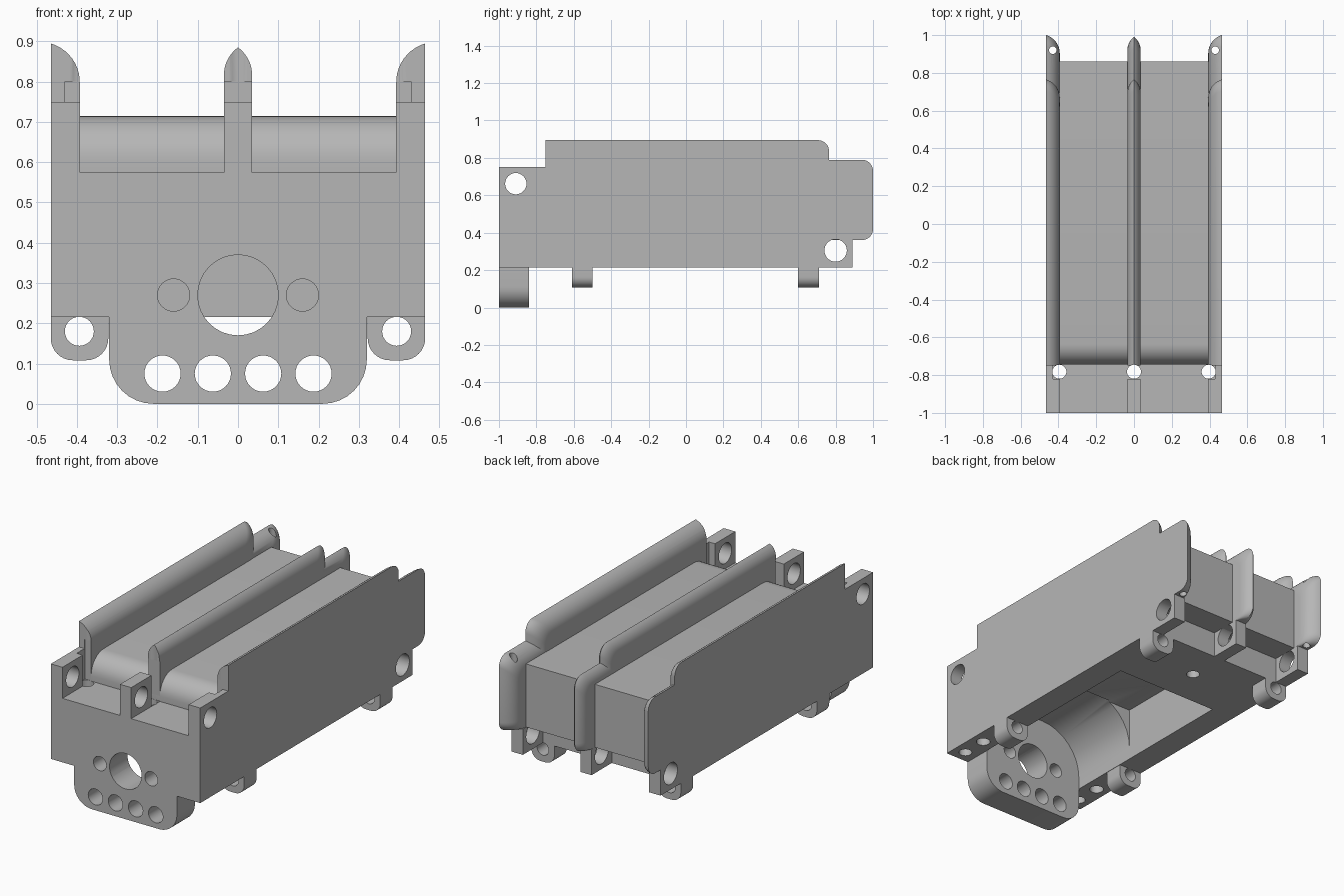
import bpy, bmesh
from math import sin, cos, pi, sqrt, radians
from mathutils import Vector

if "Cube" in bpy.data.objects:
    bpy.data.objects.remove(bpy.data.objects["Cube"], do_unlink=True)

grey = bpy.data.materials.new("plain grey")
grey.use_nodes = True
grey.diffuse_color = (0.47, 0.47, 0.47, 1)
grey.node_tree.nodes["Principled BSDF"].inputs["Base Color"].default_value = (0.47, 0.47, 0.47, 1)

PLACE = {"x": lambda t, u, v: (t, u, v),
         "y": lambda t, u, v: (u, t, v),
         "z": lambda t, u, v: (u, v, t)}


def rounded(corners, steps=8):
    """Polygon from (u, v, radius) corners, with square corners filleted."""
    pts = []
    n = len(corners)
    for i, (u, v, r) in enumerate(corners):
        p = Vector((u, v))
        if not r:
            pts.append(p)
            continue
        a = (Vector(corners[i - 1][:2]) - p).normalized() * r
        b = (Vector(corners[(i + 1) % n][:2]) - p).normalized() * r
        for k in range(steps + 1):
            w = k / steps * pi / 2
            pts.append(p + a * (1 - sin(w)) + b * (1 - cos(w)))
    return pts


def loft(name, axis, layers):
    """Solid through equal outlines placed along an axis."""
    bm = bmesh.new()
    rings = [[bm.verts.new(PLACE[axis](t, *p)) for p in pts] for t, pts in layers]
    n = len(rings[0])
    for lo, hi in zip(rings, rings[1:]):
        for i in range(n):
            j = (i + 1) % n
            bm.faces.new((lo[i], lo[j], hi[j], hi[i]))
    bm.faces.new(rings[0][::-1])
    bm.faces.new(rings[-1])
    bmesh.ops.recalc_face_normals(bm, faces=bm.faces)
    mesh = bpy.data.meshes.new(name)
    bm.to_mesh(mesh)
    bm.free()
    mesh.materials.append(grey)
    ob = bpy.data.objects.new(name, mesh)
    bpy.context.scene.collection.objects.link(ob)
    return ob


def prism(name, axis, a, b, corners):
    pts = rounded(corners)
    return loft(name, axis, [(a, pts), (b, pts)])


def hole(axis, u, v, r, a, b):
    ring = [Vector((u + r * cos(2 * pi * k / 32), v + r * sin(2 * pi * k / 32))) for k in range(32)]
    return loft("hole_cutter", axis, [(a, ring), (b, ring)])


def box(x0, x1, y0, y1, z0, z1):
    return prism("box_cutter", "z", z0, z1, [(x0, y0, 0), (x1, y0, 0), (x1, y1, 0), (x0, y1, 0)])


def finish(ob, cutters=()):
    """Cut the part, then smooth its curved faces."""
    bpy.ops.object.select_all(action="DESELECT")
    bpy.context.view_layer.objects.active = ob
    ob.select_set(True)
    for c in cutters:
        m = ob.modifiers.new("cut", "BOOLEAN")
        m.operation, m.solver, m.object = "DIFFERENCE", "EXACT", c
        bpy.ops.object.modifier_apply(modifier=m.name)
    bpy.ops.object.shade_smooth_by_angle(angle=radians(30))


# Shared cutters
motor_pocket = prism("pocket_cutter", "y", -0.84, -0.41,
                     [(-0.32, -0.1, 0), (0.32, -0.1, 0), (0.32, 0.54, 0.25), (-0.32, 0.54, 0.25)])
battery_pocket = box(-0.32, 0.32, -0.42, 0.27, 0.1, 0.515)
pockets = [motor_pocket, battery_pocket]
bolt_holes = [hole("x", -0.91, 0.662, 0.057, -0.6, 0.6),
              hole("x", 0.80, 0.305, 0.06, -0.6, 0.6)]
post_holes = [hole("z", x, -0.782, 0.037, 0.1, 1) for x in (-0.395, 0, 0.395)]
notches = [box(x - 0.035, x + 0.035, -0.82, -0.745, 0.577, 0.8) for x in (-0.395, 0, 0.395)]
base_holes = [hole("z", x, -0.93, 0.035, 0.1, 0.4) for x in (-0.395, 0.395)]
rear_pins = [hole("z", x, 0.92, 0.02, 0.1, 0.9) for x in (-0.43, 0.43)]
ceiling_holes = [hole("z", x, y, 0.035, 0.1, 0.6)
                 for x, y in ((0.2, -0.37), (0.28, -0.02), (0, 0.49))]
shaft_hole = hole("y", 0, 0.27, 0.1, -1.1, -0.8)
screw_holes = [hole("y", s * 0.16, 0.27, 0.04, -1.1, -0.8) for s in (-1, 1)]
lug_holes = [hole("y", x, 0.075, 0.045, -1.1, -0.8) for x in (-0.1875, -0.0625, 0.0625, 0.1875)]
foot_holes = [hole("y", s * 0.394, 0.18, 0.036, -0.7, 0.8) for s in (-1, 1)]

# Main block between the plates
block = prism("main_block", "x", -0.395, 0.395, [
    (-1, 0.215, 0), (-1, 0.575, 0), (-0.745, 0.575, 0), (-0.745, 0.715, 0.11),
    (0.86, 0.715, 0), (0.86, 0.36, 0), (0.71, 0.36, 0), (0.71, 0.215, 0)])
finish(block, pockets + post_holes + base_holes + ceiling_holes + [shaft_hole] + screw_holes)

# Front mounting lug
lug = prism("front_lug", "y", -1, -0.84, [
    (-0.32, 0.215, 0), (-0.32, 0, 0.11), (0.32, 0, 0.11), (0.32, 0.215, 0)])
finish(lug, [shaft_hole] + lug_holes)


def plate_outline(d, top, back):
    """Side outline of a plate, with its rounded edges drawn in by d."""
    return rounded([
        (-1, 0.215, 0), (-1, 0.75, 0), (-0.75, 0.75, 0), (-0.75, top - d, 0),
        (0.765 - d, top - d, 0.06), (0.765 - d, 0.79 - d, 0), (back - d, 0.79 - d, 0.06),
        (back - d, 0.36, 0.06), (0.89, 0.36, 0), (0.89, 0.215, 0)])


def inset(s, width, r):
    """Edge draw-in at depth s from the flat inner face."""
    return sqrt(r * r - (r - width) ** 2) - sqrt(max(r * r - (r - s) ** 2, 0))


STEPS = 10
DEPTHS = [(k / STEPS) ** 2 for k in range(STEPS + 1)]

# Side plates, rounded on the inner edge only
for side, name in ((-1, "right_plate"), (1, "left_plate")):
    plate = loft(name, "x", [
        (side * (0.393 + 0.072 * f), plate_outline(inset(0.07 * f, 0.07, 0.1), 0.895, 1.0))
        for f in DEPTHS])
    finish(plate, bolt_holes + post_holes + notches + base_holes + rear_pins)

# Middle plate, rounded on both edges
half = [(0.035 * f - 0.035, plate_outline(inset(0.035 * f, 0.035, 0.085), 0.885, 0.99)) for f in DEPTHS]
middle = loft("middle_plate", "x", half + [(-t, pts) for t, pts in half[-2::-1]])
finish(middle, pockets + bolt_holes + post_holes + notches + ceiling_holes + [shaft_hole])

# Four feet below the side plates
for y0, y1, end in ((-0.61, -0.5, "front"), (0.6, 0.71, "rear")):
    for side, name in ((-1, "right"), (1, "left")):
        foot = prism(f"{end}_{name}_foot", "y", y0, y1, [
            (side * 0.465, 0.216, 0), (side * 0.465, 0.108, 0.055),
            (side * 0.322, 0.108, 0.055), (side * 0.322, 0.216, 0)])
        finish(foot, foot_holes)

# Discard the cutters
for ob in list(bpy.data.objects):
    if "_cutter" in ob.name:
        bpy.data.objects.remove(ob, do_unlink=True)
